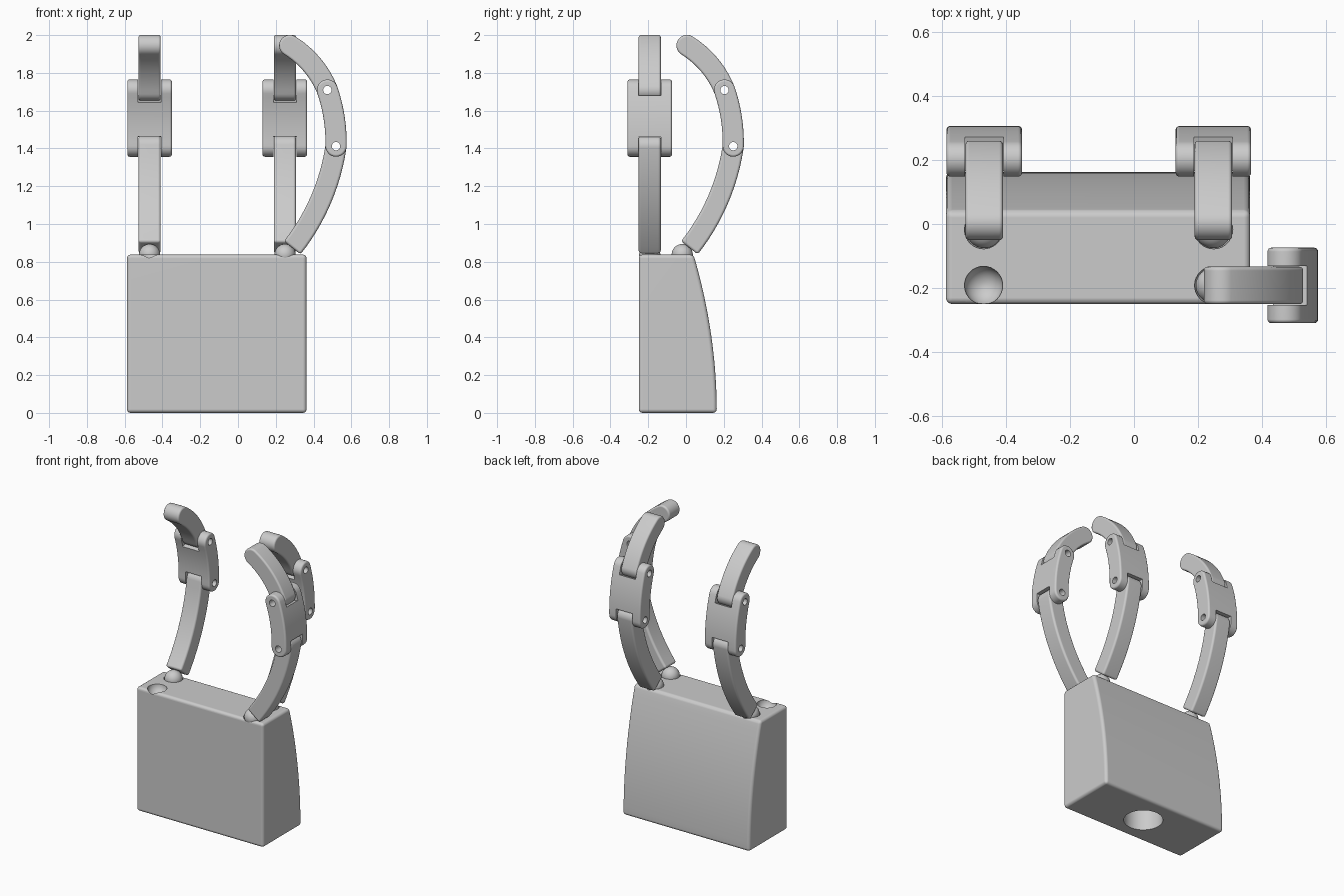
import bpy, bmesh
from math import sin, cos, atan2, radians, pi, dist
from mathutils import Matrix, Vector

if "Cube" in bpy.data.objects:
    bpy.data.objects.remove(bpy.data.objects["Cube"])

HALF = 0.056                      # half depth of every finger link
BALL_Z = 0.838
PIN1, PIN2 = (0.25, 1.412), (0.204, 1.709)


def make(name, bm):
    bmesh.ops.recalc_face_normals(bm, faces=bm.faces)
    me = bpy.data.meshes.new(name)
    bm.to_mesh(me)
    bm.free()
    ob = bpy.data.objects.new(name, me)
    bpy.context.collection.objects.link(ob)
    return ob


def prism(name, pts, y0, y1):
    """Extrude an x-z outline along y."""
    bm = bmesh.new()
    f = bm.faces.new([bm.verts.new((x, y0, z)) for x, z in pts])
    r = bmesh.ops.extrude_face_region(bm, geom=[f])
    vs = [v for v in r["geom"] if isinstance(v, bmesh.types.BMVert)]
    bmesh.ops.translate(bm, verts=vs, vec=(0, y1 - y0, 0))
    return make(name, bm)


def ball(name, loc, r):
    bm = bmesh.new()
    bmesh.ops.create_uvsphere(bm, u_segments=32, v_segments=17, radius=r,
                              matrix=Matrix.Translation(loc))
    return make(name, bm)


def cylinder(name, loc, r, depth, rot=Matrix()):
    bm = bmesh.new()
    bmesh.ops.create_cone(bm, cap_ends=True, segments=32, radius1=r, radius2=r,
                          depth=depth, matrix=Matrix.Translation(loc) @ rot)
    return make(name, bm)


def apply(ob, kind, **settings):
    bpy.context.view_layer.objects.active = ob
    m = ob.modifiers.new(kind, kind)
    for k, v in settings.items():
        setattr(m, k, v)
    bpy.ops.object.modifier_apply(modifier=m.name)


def finish(ob, bevel=0, cutters=()):
    """Round the edges, cut the holes, smooth the shading."""
    bpy.ops.object.select_all(action='DESELECT')
    ob.select_set(True)
    if bevel:
        apply(ob, 'BEVEL', width=bevel, segments=4, limit_method='ANGLE',
              angle_limit=radians(40))
    for c in cutters:
        apply(ob, 'BOOLEAN', object=c, operation='DIFFERENCE', solver='EXACT')
        bpy.data.objects.remove(c)
    bpy.context.view_layer.objects.active = ob
    bpy.ops.object.shade_smooth_by_angle(angle=radians(32))
    if bevel:
        apply(ob, 'WEIGHTED_NORMAL', keep_sharp=True)
    return ob


def curved_link(name, p, q, bend, width, round_start=True):
    """Bar following an arc from p to q, bulging outward, rounded at its ends."""
    chord = atan2(q[1] - p[1], q[0] - p[0])
    a0, a1 = chord - bend, chord + bend
    R = dist(p, q) / (2 * sin(bend))
    c = (p[0] - R * sin(a0), p[1] + R * cos(a0))

    def sweep(o, r, s, e, n):
        return [(o[0] + r * cos(s + (e - s) * i / n),
                 o[1] + r * sin(s + (e - s) * i / n)) for i in range(n + 1)]
    h = pi / 2
    pts = sweep(c, R + HALF, a0 - h, a1 - h, 12)
    pts += sweep(q, HALF, a1 - h, a1 + h, 14)[1:-1]
    pts += sweep(c, R - HALF, a1 - h, a0 - h, 12)
    if round_start:
        pts += sweep(p, HALF, a0 + h, a0 + 3 * h, 14)[1:-1]
    return prism(name, pts, -width / 2, width / 2), a0, a1


def pin_hole(p):
    return cylinder("pin_cutter", (p[0], 0, p[1]), 0.022, 0.5,
                    Matrix.Rotation(pi / 2, 4, 'X'))


def slot(p, a, width=0.121):
    """Box cutter opening the fork, from just past the pin outward along a."""
    t, n = Vector((cos(a), sin(a))), Vector((-sin(a), cos(a)))
    p = Vector(p)
    pts = [p + t * s + n * w for s, w in
           ((-0.05, -0.2), (0.2, -0.2), (0.2, 0.2), (-0.05, 0.2))]
    return prism("slot_cutter", pts, -width / 2, width / 2)


# Palm: flat front, curved back, ball sockets on top and a wrist hole below
back = [(0.163 - 0.123 * (i / 16) ** 2, 0.838 * i / 16) for i in range(17)]
palm = prism("palm", [(-0.25, 0)] + back + [(-0.25, 0.838)], -0.363, 0.588)
palm.data.transform(Matrix.Rotation(pi / 2, 4, 'Z'))
sockets = [(x, y, BALL_Z) for x in (-0.47, 0.249) for y in (-0.018, -0.192)]
cutters = [ball("socket_cutter", s, 0.06) for s in sockets]
cutters.append(cylinder("wrist_cutter", (-0.113, -0.045, 0), 0.122, 0.3))
finish(palm, 0.02, cutters)

# One finger, bending towards +x
lower, _, _ = curved_link("finger_lower", (0.018, 0.874), PIN1, radians(15), 0.117, False)
finish(lower, 0.014, [pin_hole(PIN1)])
middle, a0, a1 = curved_link("finger_middle", PIN1, PIN2, radians(10), 0.236)
finish(middle, 0.012, [slot(PIN1, a0 + pi), slot(PIN2, a1),
                       pin_hole(PIN1), pin_hole(PIN2)])
tip, _, _ = curved_link("finger_tip", PIN2, (0.005, 1.945), radians(18), 0.117)
finish(tip, 0.012, [pin_hole(PIN2)])
joint = finish(ball("finger_ball", (-0.02, 0, BALL_Z), 0.056))

# Two back fingers turned to +y, and the thumb facing +x
turn = Matrix.Rotation(pi / 2, 4, 'Z')
places = {"left": Matrix.Translation((-0.468, 0, 0)) @ turn,
          "right": Matrix.Translation((0.248, 0, 0)) @ turn,
          "thumb": Matrix.Translation((0.269, -0.192, 0))}
for part in (lower, middle, tip, joint):
    for label, mat in places.items():
        ob = bpy.data.objects.new(label + "_" + part.data.name, part.data)
        ob.matrix_world = mat
        bpy.context.collection.objects.link(ob)
    bpy.data.objects.remove(part)
